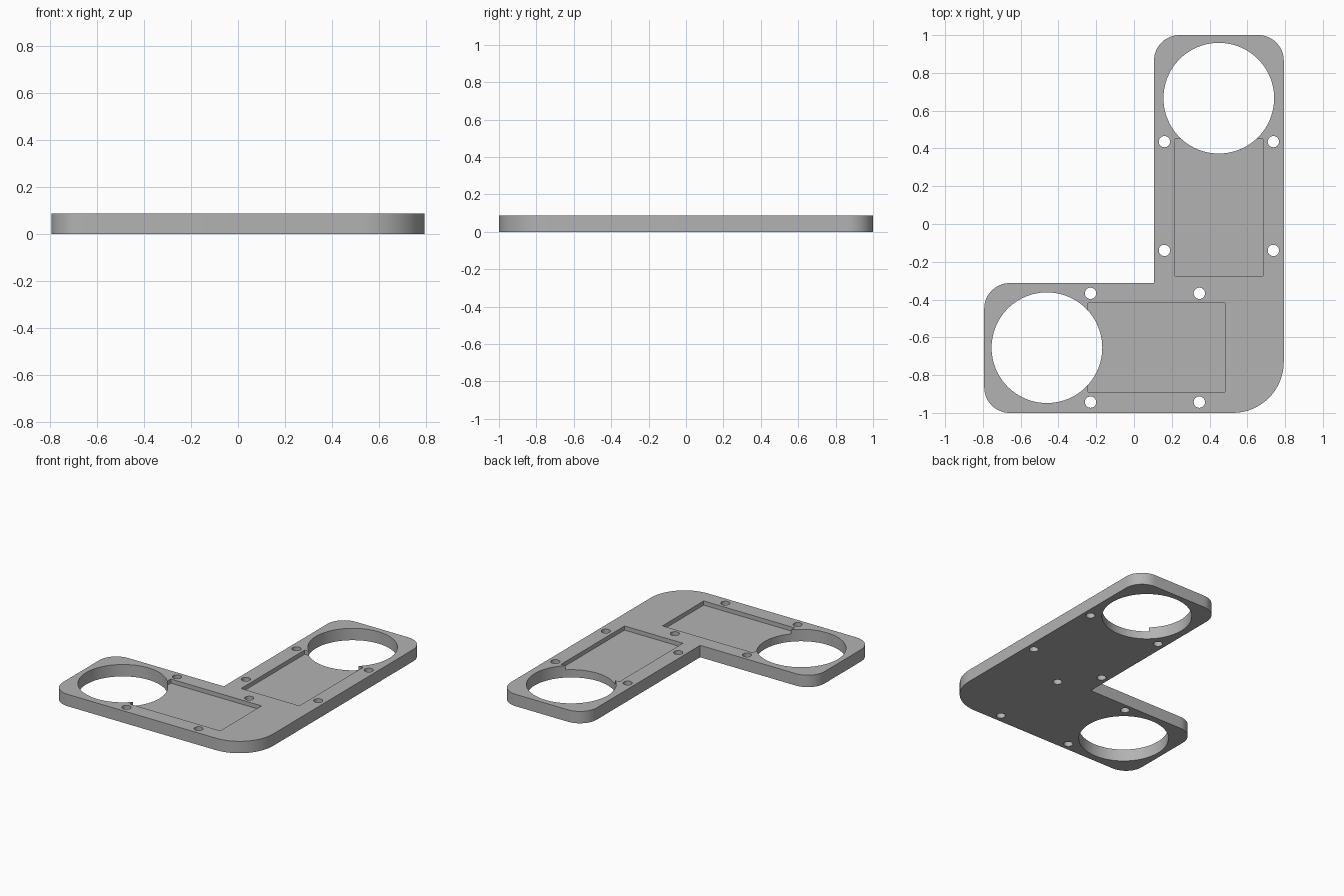
import bpy, bmesh, math

if "Cube" in bpy.data.objects:
    bpy.data.objects.remove(bpy.data.objects["Cube"])

THICK = 0.086
POCKET_Z = 0.056           # floor height of the recesses
X, ARM = 0.793, 0.687      # half width of the plate, width of each arm

grey = bpy.data.materials.new("plain grey")
grey.diffuse_color = (0.45, 0.45, 0.45, 1)
grey.use_nodes = True
grey.node_tree.nodes["Principled BSDF"].inputs["Base Color"].default_value = grey.diffuse_color


def prism(name, points, z0, z1):
    """Extrude a flat counter-clockwise outline from z0 to z1."""
    bm = bmesh.new()
    face = bm.faces.new([bm.verts.new((x, y, z0)) for x, y in points])
    top = bmesh.ops.extrude_face_region(bm, geom=[face])["geom"]
    for v in top:
        if isinstance(v, bmesh.types.BMVert):
            v.co.z = z1
    bmesh.ops.recalc_face_normals(bm, faces=bm.faces)
    mesh = bpy.data.meshes.new(name)
    bm.to_mesh(mesh)
    bm.free()
    mesh.materials.append(grey)
    obj = bpy.data.objects.new(name, mesh)
    bpy.context.collection.objects.link(obj)
    return obj


def arc(cx, cy, r, start, sweep, n):
    return [(cx + r * math.cos(math.radians(start + sweep * i / n)),
             cy + r * math.sin(math.radians(start + sweep * i / n)))
            for i in range(n + 1)]


def rounded(x, y, sx, sy, r, start):
    """Quarter-round corner; sx, sy point from the corner into the plate."""
    return arc(x + sx * r, y + sy * r, r, start, 90, 16)


# L-shaped plate with rounded outer corners
inner_x, inner_y = X - ARM, -1 + ARM
outline = (rounded(-X, -1, 1, 1, 0.135, 180)
           + rounded(X, -1, -1, 1, 0.27, 270)
           + rounded(X, 1, -1, -1, 0.135, 0)
           + rounded(inner_x, 1, 1, -1, 0.135, 90)
           + [(inner_x, inner_y)]
           + rounded(-X, inner_y, 1, -1, 0.135, 90))
plate = prism("angle_plate", outline, 0, THICK)

# Cutters: shallow rectangular recesses, large openings, screw holes
cutters = []


def cut_box(x0, x1, y0, y1):
    cutters.append(prism("recess_cutter", [(x0, y0), (x1, y0), (x1, y1), (x0, y1)],
                         POCKET_Z, THICK + 0.1))


def cut_round(x, y, r, n):
    cutters.append(prism("hole_cutter", arc(x, y, r, 0, 360, n)[:-1], -0.1, THICK + 0.1))


cut_box(0.217, 0.683, -0.275, 0.45)
cut_box(-0.243, 0.481, -0.889, -0.419)
cut_round(0.449, 0.666, 0.293, 96)
cut_round(-0.461, -0.655, 0.293, 96)
for px in (0.161, 0.738):
    for py in (-0.14, 0.436):
        cut_round(px, py, 0.03, 32)
for px in (-0.23, 0.346):
    for py in (-0.943, -0.367):
        cut_round(px, py, 0.03, 32)

bpy.context.view_layer.objects.active = plate
plate.select_set(True)
for cutter in cutters:
    mod = plate.modifiers.new("cut", 'BOOLEAN')
    mod.operation = 'DIFFERENCE'
    mod.solver = 'EXACT'
    mod.object = cutter
    bpy.ops.object.modifier_apply(modifier=mod.name)
for cutter in cutters:
    bpy.data.objects.remove(cutter)

bpy.ops.object.shade_smooth_by_angle(angle=math.radians(30))
